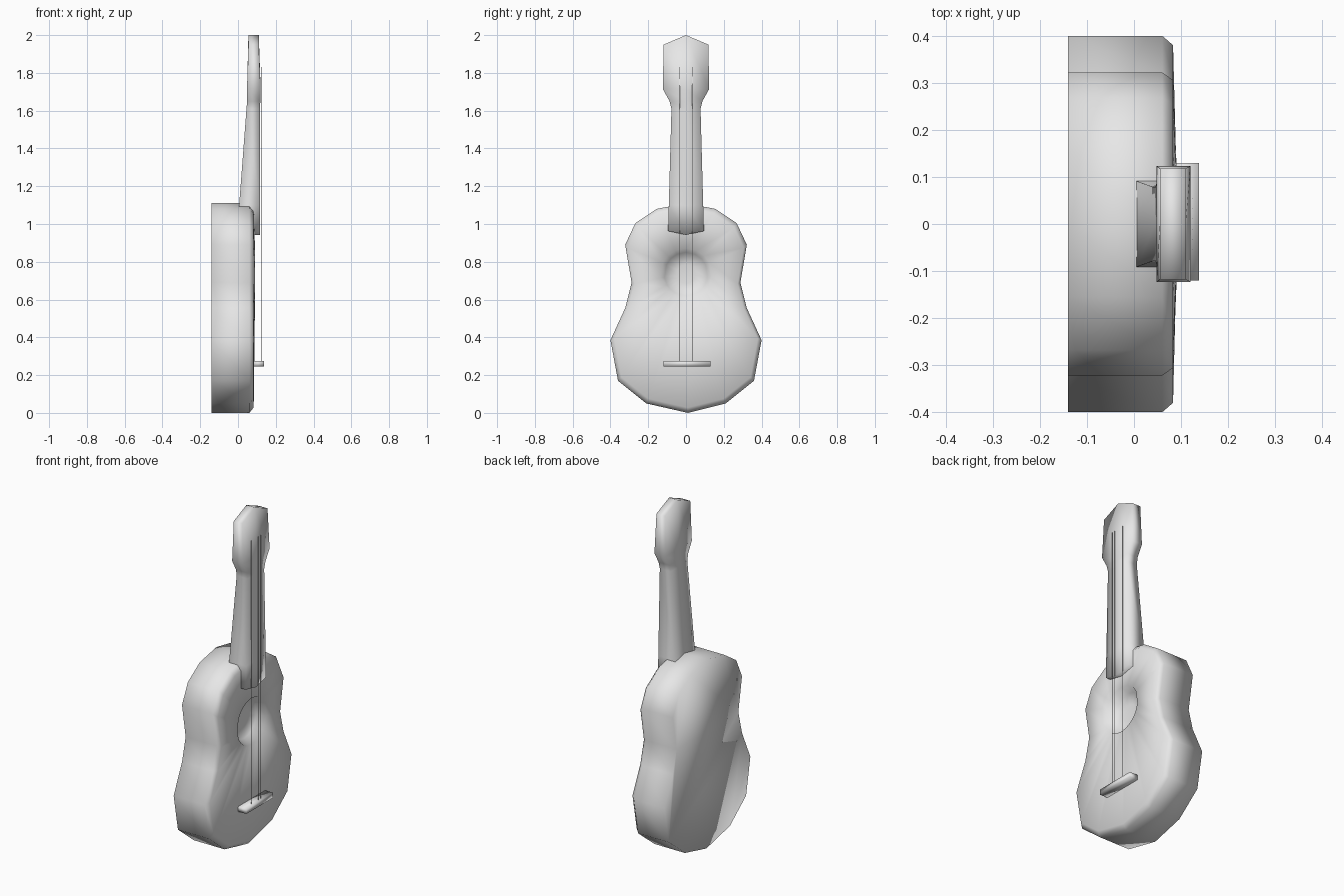
import bpy, bmesh, math
from mathutils import Vector

cube = bpy.data.objects.get("Cube")
if cube:
    bpy.data.objects.remove(cube)

# Single plain finish
finish = bpy.data.materials.new("light_grey")
finish.use_nodes = True
finish.diffuse_color = (0.8, 0.8, 0.8, 1)
finish.node_tree.nodes["Principled BSDF"].inputs["Base Color"].default_value = (0.8, 0.8, 0.8, 1)


def loft(name, rings):
    """Skin closed rings of equal length and cap both ends."""
    bm = bmesh.new()
    rows = [[bm.verts.new(p) for p in ring] for ring in rings]
    n = len(rows[0])
    for a, b in zip(rows, rows[1:]):
        for i in range(n):
            j = (i + 1) % n
            bm.faces.new((a[i], a[j], b[j], b[i]))
    bm.faces.new(rows[0])
    bm.faces.new(rows[-1])
    bmesh.ops.recalc_face_normals(bm, faces=bm.faces)
    mesh = bpy.data.meshes.new(name)
    bm.to_mesh(mesh)
    bm.free()
    mesh.shade_smooth()
    mesh.materials.append(finish)
    obj = bpy.data.objects.new(name, mesh)
    bpy.context.collection.objects.link(obj)
    return obj


# Body: waisted outline, rounded front rim, recessed sound hole
half = [(0.21, 0.05), (0.36, 0.17), (0.4, 0.385), (0.322, 0.555), (0.288, 0.69),
        (0.322, 0.89), (0.268, 1.005), (0.155, 1.08)]
outline = [(0.01, 0)] + half + [(0, 1.11)] + [(-y, z) for y, z in reversed(half)]
HOLE_Z = 0.735


def outline_ring(x, scale):
    return [(x, y * scale, 0.56 + (z - 0.56) * scale) for y, z in outline]


def hole_ring(x, radius):
    ring = []
    for y, z in outline:
        d = Vector((y, z - HOLE_Z)).normalized() * radius
        ring.append((x, d.x, HOLE_Z + d.y))
    return ring


loft("body", [outline_ring(-0.14, 1), outline_ring(0.06, 1), outline_ring(0.083, 0.95),
              hole_ring(0.09, 0.137), hole_ring(0.04, 0.115), hole_ring(0.03, 0.05)])

# Neck and headstock: side height, middle height, half width, back x, front x
sections = [(0.963, 0.942, 0.095, 0.0, 0.117), (1.1, 1.1, 0.091, 0.006, 0.117),
            (1.61, 1.61, 0.077, 0.045, 0.117), (1.65, 1.65, 0.087, 0.048, 0.118),
            (1.715, 1.715, 0.123, 0.048, 0.12), (1.95, 2.0, 0.118, 0.055, 0.11)]
loft("neck_and_headstock",
     [[(b, -w, z), (b, 0, m), (b, w, z), (f, w, z), (f, 0, m), (f, -w, z)]
      for z, m, w, b, f in sections])

# Bridge bar
loft("bridge", [[(0.08, y, 0.245), (0.138, y, 0.245), (0.138, y, 0.275), (0.08, y, 0.275)]
                for y in (-0.12, 0.13)])

# Hair-thin strings
for i in range(6):
    y, r = (i - 2.5) * 0.022, 0.0008
    loft(f"string_{i + 1}",
         [[(0.125 + r * math.cos(a), y + r * math.sin(a), z)
           for a in (0, math.tau / 3, 2 * math.tau / 3)] for z in (0.27, 1.83)])
